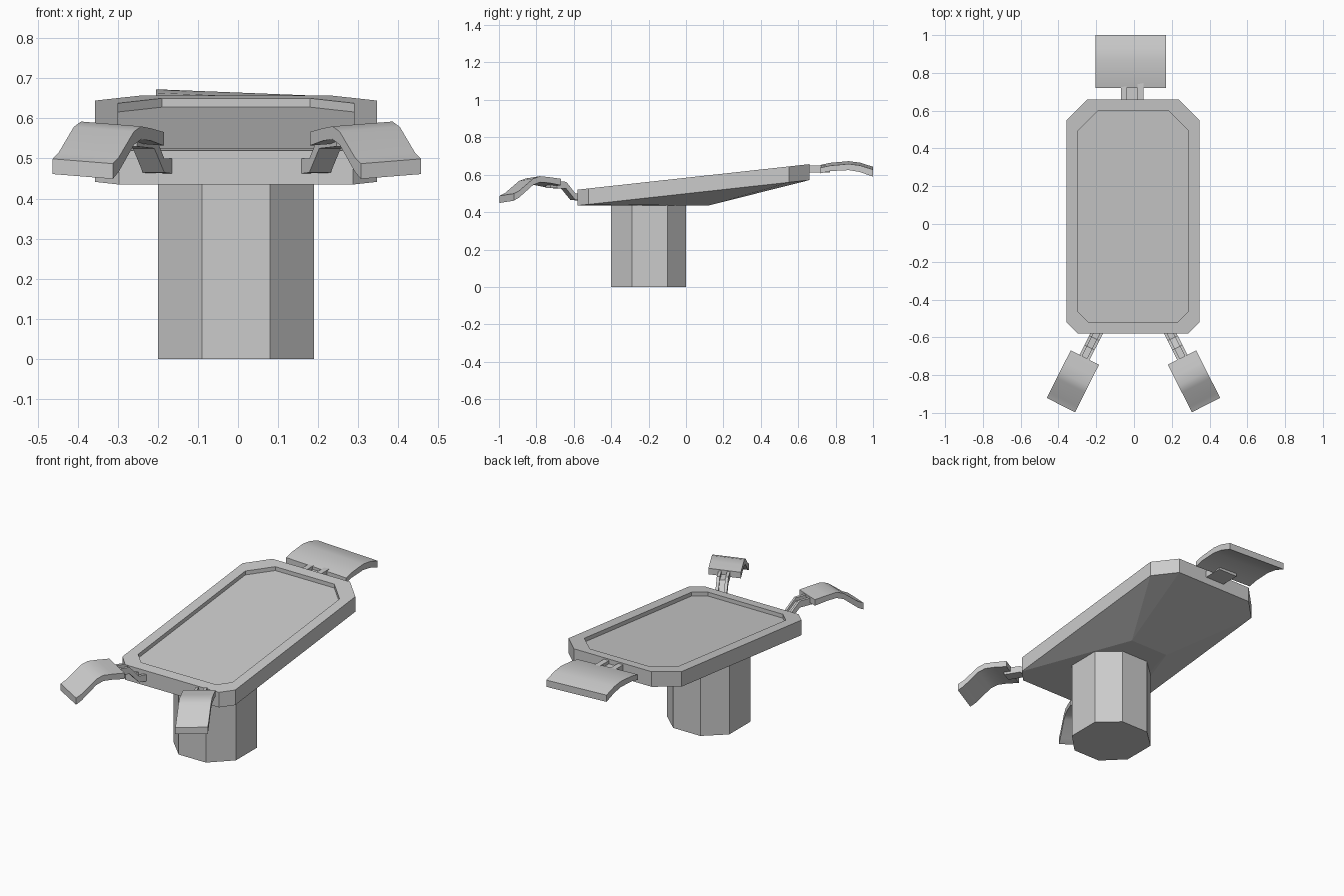
import bpy, bmesh, math
from mathutils import Vector

if "Cube" in bpy.data.objects:
    bpy.data.objects.remove(bpy.data.objects["Cube"])

CX = -0.005


def finish(name, bm, smooth=False):
    bmesh.ops.recalc_face_normals(bm, faces=bm.faces)
    me = bpy.data.meshes.new(name)
    bm.to_mesh(me)
    bm.free()
    ob = bpy.data.objects.new(name, me)
    bpy.context.collection.objects.link(ob)
    if smooth:
        for o in bpy.context.selected_objects:
            o.select_set(False)
        bpy.context.view_layer.objects.active = ob
        ob.select_set(True)
        bpy.ops.object.shade_smooth_by_angle(angle=math.radians(50))
    return ob


def loft(bm, loops, closed_ends=(True, True)):
    vs = [[bm.verts.new(p) for p in l] for l in loops]
    n = len(loops[0])
    for a, b in zip(vs, vs[1:]):
        for i in range(n):
            bm.faces.new((a[i], a[(i + 1) % n], b[(i + 1) % n], b[i]))
    if closed_ends[0]:
        bm.faces.new(vs[0])
    if closed_ends[1]:
        bm.faces.new(vs[-1])


def strip(bm, start, direction, width, sections, roll=0.0, offset=0.0):
    """Slab following (distance, top z, bottom z) along a ground direction."""
    d = Vector((*direction, 0)).normalized()
    s = Vector((-d.y, d.x, 0))
    loops = []
    for t, top, bot in sections:
        loop = []
        for w, z in ((-.5, top), (.5, top), (.5, bot), (-.5, bot)):
            q = Vector((*start, 0)) + d * t + s * (w * width + offset)
            q.z = z + roll * w
            loop.append(q)
        loops.append(loop)
    loft(bm, loops)


def channel(bm, start, direction, width, sections):
    """Two rails with a lower web between them."""
    for sgn in (-1, 1):
        strip(bm, start, direction, width * .26, sections, offset=sgn * width * .37)
    web = [(t, (a + b) / 2, b) for t, a, b in sections]
    strip(bm, start, direction, width * .48, web)


# Octagonal pedestal
bm = bmesh.new()
ring = [(-.085, -.4), (.085, -.4), (.195, -.29), (.195, -.1),
        (.085, 0), (-.085, 0), (-.195, -.1), (-.195, -.29)]
loft(bm, [[(CX + x, y, z) for x, y in ring] for z in (0, .445)])
finish("pedestal", bm)


# Sloping table top with recessed panel
def outline(inset, drop):
    w, f, b = .352 - inset, -.58 + inset, .66 - inset
    pts = [(-w + .06, f), (w - .06, f), (w, f + .06), (w, b - .11),
           (w - .11, b), (-w + .11, b), (-w, b - .11), (-w, f + .06)]
    return [(CX + x, y, .52 + .11 * (y + .58) - drop) for x, y in pts]


bm = bmesh.new()
rim_bottom = outline(0, .085)
loft(bm, [rim_bottom, outline(0, 0), outline(.058, 0), outline(.058, .022)],
     (False, True))
finish("table_top", bm)

# Wedge-shaped underside
bm = bmesh.new()
keel = [(CX - .12, .12, .435), (CX + .12, .12, .435)]
for p in rim_bottom + keel:
    bm.verts.new(p)
bmesh.ops.convex_hull(bm, input=bm.verts)
finish("underside", bm)

# Headrest, bracket and pad
bm = bmesh.new()
channel(bm, (-.01, .63), (0, 1), .12, [(0, .648, .612), (.14, .648, .612)])
finish("headrest_bracket", bm)
bm = bmesh.new()
strip(bm, (-.017, .72), (0, 1), .375,
      [(0, .645, .615), (.05, .656, .627), (.15, .665, .632),
       (.21, .657, .622), (.28, .635, .597)], roll=.015)
finish("headrest_pad", bm, True)

# Mirrored footrests on stepped brackets
for sgn, side in ((1, "right"), (-1, "left")):
    d = (.45 * sgn, -.89)
    bm = bmesh.new()
    channel(bm, (-.003 + sgn * .185, -.56), d, .06,
            [(0, .5, .462), (.05, .5, .465), (.105, .562, .525), (.2, .568, .53)])
    finish("footrest_bracket_" + side, bm)
    bm = bmesh.new()
    strip(bm, (-.003 + sgn * .257, -.707), d, .168,
          [(0, .572, .538), (.07, .581, .55), (.125, .586, .554),
           (.165, .573, .54), (.25, .508, .472), (.282, .493, .455)],
          roll=sgn * .012)
    finish("footrest_pad_" + side, bm, True)
